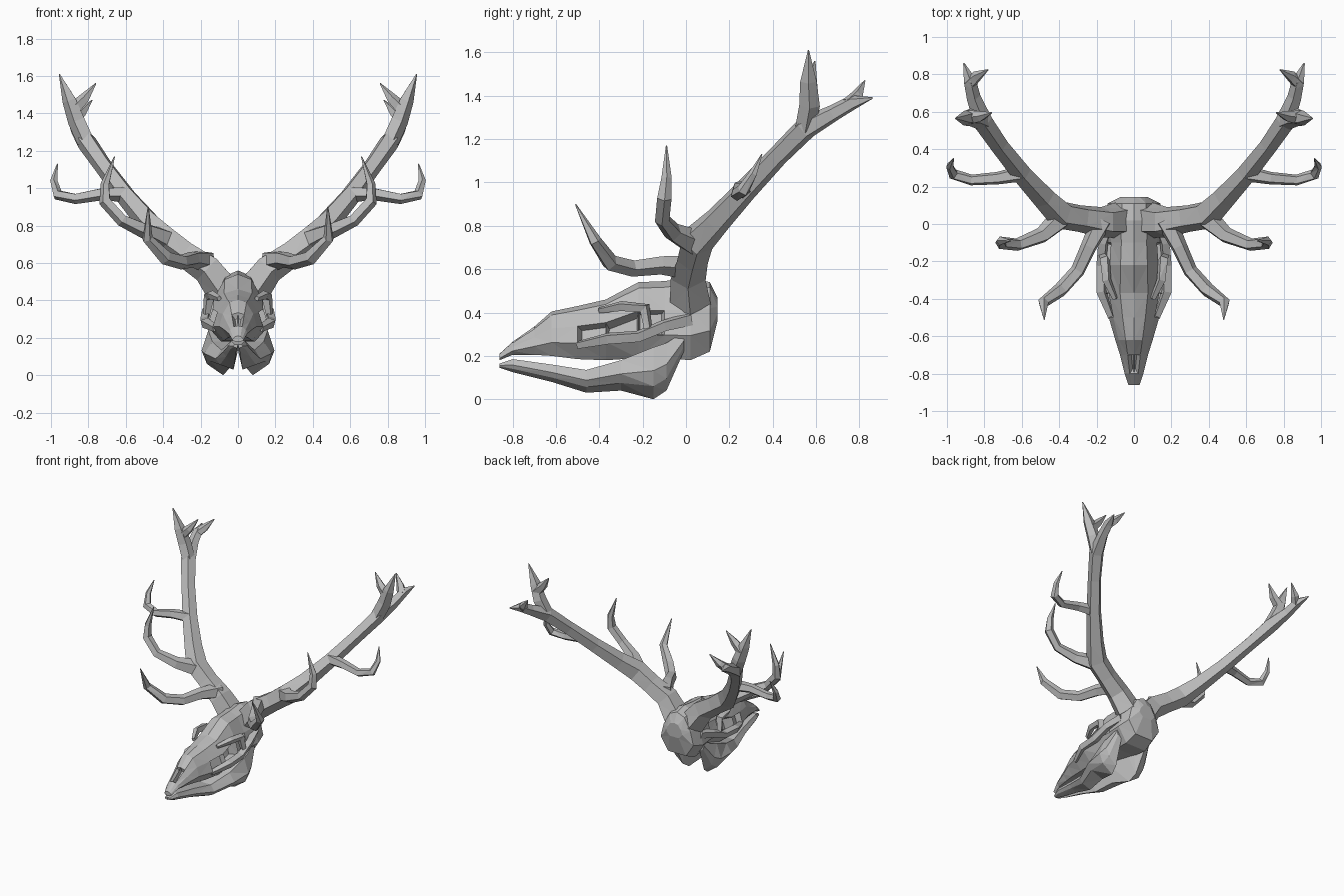
import bpy
import bmesh
from math import cos, sin, tau
from mathutils import Vector

old = bpy.data.objects.get("Cube")
if old:
    bpy.data.objects.remove(old, do_unlink=True)

# One bone material
GREY = (0.5, 0.5, 0.5, 1)
bone = bpy.data.materials.new("bone_grey")
bone.use_nodes = True
bone.diffuse_color = GREY
shader = bone.node_tree.nodes["Principled BSDF"]
shader.inputs["Base Color"].default_value = GREY
shader.inputs["Roughness"].default_value = 0.8


def loft(name, rings, mirror=False, sockets=()):
    """Skin closed rings of equal length; sockets lists (ring, side) faces to hollow."""
    bm = bmesh.new()
    loops = [[bm.verts.new(p) for p in ring] for ring in rings]
    count = len(rings[0])
    grid = {}
    for r, (a, b) in enumerate(zip(loops, loops[1:])):
        for s in range(count):
            t = (s + 1) % count
            grid[r, s] = bm.faces.new((a[s], a[t], b[t], b[s]))
    bm.faces.new(loops[0])
    bm.faces.new(loops[-1])
    bmesh.ops.recalc_face_normals(bm, faces=bm.faces)
    # Hollow out the chosen faces
    for key, depth in sockets:
        face = grid[key]
        face.normal_update()
        inward = -face.normal * depth
        bmesh.ops.inset_individual(bm, faces=[face], thickness=0.015)
        bmesh.ops.translate(bm, verts=face.verts, vec=inward)
    bmesh.ops.triangulate(bm, faces=bm.faces)
    mesh = bpy.data.meshes.new(name)
    bm.to_mesh(mesh)
    bm.free()
    mesh.materials.append(bone)
    obj = bpy.data.objects.new(name, mesh)
    bpy.context.collection.objects.link(obj)
    if mirror:
        obj.modifiers.new("both_sides", "MIRROR")
    return obj


def limb(name, path, sides=5):
    """Tapered mirrored branch through (x, y, z, radius) points."""
    points = [Vector(p[:3]) for p in path]
    last = len(points) - 1
    rings = []
    across = Vector((0, 1, 0)).cross(points[1] - points[0])
    for i, centre in enumerate(points):
        along = (points[min(i + 1, last)] - points[max(i - 1, 0)]).normalized()
        across = (across - along * across.dot(along)).normalized()
        up = along.cross(across)
        radius = path[i][3]
        rings.append([centre + radius * (across * cos(tau * k / sides) + up * sin(tau * k / sides))
                      for k in range(sides)])
    return loft(name, rings, mirror=True)


# Skull: one half outline scaled to (y, top, bottom, half width) stations
HALF = [(0, 1), (0.45, 0.92), (0.82, 0.62), (1, 0.3), (0.55, 0)]
STATIONS = [
    (-0.86, 0.21, 0.18, 0.03),
    (-0.8, 0.265, 0.205, 0.05),
    (-0.7, 0.335, 0.205, 0.075),
    (-0.62, 0.405, 0.2, 0.1),
    (-0.5, 0.43, 0.185, 0.135),
    (-0.37, 0.46, 0.18, 0.165),
    (-0.22, 0.54, 0.19, 0.16),
    (-0.1, 0.545, 0.19, 0.15),
    (0.02, 0.56, 0.18, 0.16),
    (0.11, 0.54, 0.22, 0.14),
    (0.145, 0.47, 0.36, 0.07),
]
skull_rings = []
for y, top, bottom, width in STATIONS:
    right = [(fx * width, y, bottom + fz * (top - bottom)) for fx, fz in HALF]
    left = [(-x, y, z) for x, y, z in reversed(right[1:])]
    skull_rings.append(right + left)
# Nose opening, tear pits, eye sockets and temples
pits = [((1, 0), 0.03), ((1, 8), 0.03)]
for station, depth in ((4, 0.04), (5, 0.08), (6, 0.03)):
    pits += [((station, 2), depth), ((station, 6), depth)]
loft("skull", skull_rings, sockets=pits)

# Lower jaw: two halves that part behind the chin (y, top, bottom, inner, outer)
JAW = [
    (-0.86, 0.165, 0.145, 0, 0.025),
    (-0.8, 0.185, 0.125, 0, 0.05),
    (-0.62, 0.16, 0.08, 0, 0.08),
    (-0.46, 0.135, 0.03, 0, 0.12),
    (-0.3, 0.18, 0.04, 0.01, 0.18),
    (-0.15, 0.24, 0, 0.05, 0.195),
    (-0.09, 0.26, 0.04, 0.07, 0.18),
    (-0.01, 0.31, 0.22, 0.1, 0.15),
]
jaw_rings = []
for y, top, bottom, inner, outer in JAW:
    height, span = top - bottom, outer - inner
    jaw_rings.append([
        (inner, y, top),
        (inner + span * 0.75, y, top),
        (outer, y, bottom + height * 0.55),
        (inner + span * 0.8, y, bottom + height * 0.25),
        (inner + span * 0.2, y, bottom),
    ])
loft("lower_jaw", jaw_rings, mirror=True)

# Bony bars around the eyes
limb("cheek_arch", [(0.12, -0.5, 0.25, 0.02), (0.175, -0.36, 0.28, 0.03), (0.175, -0.22, 0.29, 0.03),
                    (0.165, -0.1, 0.34, 0.03), (0.13, 0.02, 0.37, 0.035)], sides=4)
limb("brow_ridge", [(0.1, -0.4, 0.41, 0.015), (0.145, -0.3, 0.43, 0.025), (0.155, -0.19, 0.42, 0.03),
                    (0.17, -0.17, 0.3, 0.02)], sides=4)

# Antlers: main beam and its side tines
limb("antler_beam", [(0.07, 0.02, 0.45, 0.1), (0.16, 0.01, 0.57, 0.085), (0.28, 0.03, 0.65, 0.075),
                     (0.39, 0.05, 0.73, 0.08), (0.48, 0.14, 0.82, 0.065), (0.6, 0.27, 0.96, 0.055),
                     (0.72, 0.42, 1.12, 0.05), (0.81, 0.55, 1.25, 0.055), (0.86, 0.68, 1.32, 0.04),
                     (0.88, 0.77, 1.37, 0.035), (0.91, 0.86, 1.39, 0.004)])
limb("brow_tine", [(0.17, 0.02, 0.61, 0.06), (0.24, -0.12, 0.62, 0.045), (0.3, -0.25, 0.605, 0.04),
                   (0.39, -0.35, 0.63, 0.04), (0.485, -0.42, 0.73, 0.03), (0.48, -0.51, 0.9, 0.003)])
limb("middle_tine", [(0.38, 0.04, 0.72, 0.065), (0.49, -0.06, 0.77, 0.045), (0.62, -0.11, 0.83, 0.035),
                     (0.71, -0.1, 0.93, 0.035), (0.71, -0.09, 1.02, 0.025), (0.66, -0.09, 1.17, 0.003)])
limb("outer_tine", [(0.6, 0.27, 0.97, 0.045), (0.73, 0.245, 0.97, 0.035), (0.87, 0.235, 0.945, 0.03),
                    (0.965, 0.265, 0.965, 0.03), (0.985, 0.31, 1.04, 0.02), (0.965, 0.35, 1.13, 0.003)])

# Forked crown at the antler top
limb("crown_tine", [(0.81, 0.55, 1.25, 0.05), (0.86, 0.57, 1.36, 0.05), (0.9, 0.565, 1.47, 0.04),
                    (0.955, 0.565, 1.61, 0.003)])
limb("crown_inner_prong", [(0.88, 0.57, 1.42, 0.04), (0.82, 0.575, 1.48, 0.03), (0.76, 0.595, 1.56, 0.003)])
limb("rear_inner_prong", [(0.88, 0.75, 1.36, 0.035), (0.84, 0.79, 1.4, 0.03), (0.78, 0.825, 1.47, 0.003)])
